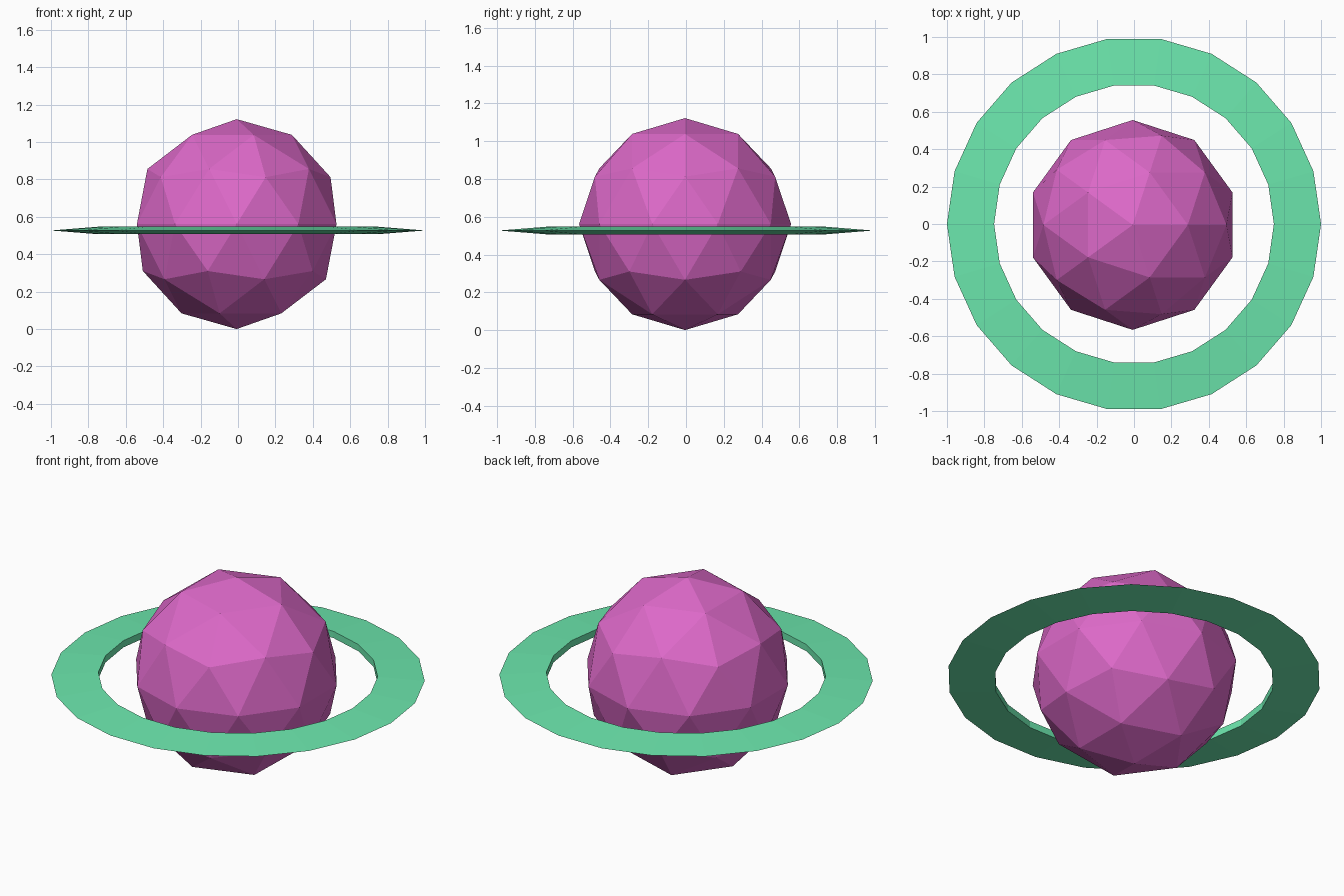
import bpy, bmesh, math

if "Cube" in bpy.data.objects:
    bpy.data.objects.remove(bpy.data.objects["Cube"])


def material(name, rgb):
    m = bpy.data.materials.new(name)
    m.diffuse_color = (*rgb, 1)
    m.use_nodes = True
    m.node_tree.nodes["Principled BSDF"].inputs["Base Color"].default_value = m.diffuse_color
    return m


# Planet: 80-sided faceted ball standing on z = 0
R = 0.561
bpy.ops.mesh.primitive_ico_sphere_add(subdivisions=2, radius=R, location=(-0.007, -0.005, R))
planet = bpy.context.object
planet.name = "planet"
planet.data.materials.append(material("pink", (0.72, 0.14, 0.58)))

# Ring: wedge cross-section (thick inside, sharp outside) swept in 22 steps
N = 22
profile = [(0.748, 0.507), (1.0, 0.527), (0.748, 0.547)]
bm = bmesh.new()
loops = []
for i in range(N):
    a = 2 * math.pi * i / N
    loops.append([bm.verts.new((r * math.cos(a), r * math.sin(a), z)) for r, z in profile])
for i in range(N):
    p, q = loops[i], loops[(i + 1) % N]
    for j in range(3):
        k = (j + 1) % 3
        bm.faces.new((p[j], q[j], q[k], p[k]))
bmesh.ops.recalc_face_normals(bm, faces=bm.faces)
mesh = bpy.data.meshes.new("ring")
bm.to_mesh(mesh)
bm.free()
ring = bpy.data.objects.new("ring", mesh)
bpy.context.collection.objects.link(ring)
mesh.materials.append(material("green", (0.15, 0.80, 0.42)))
